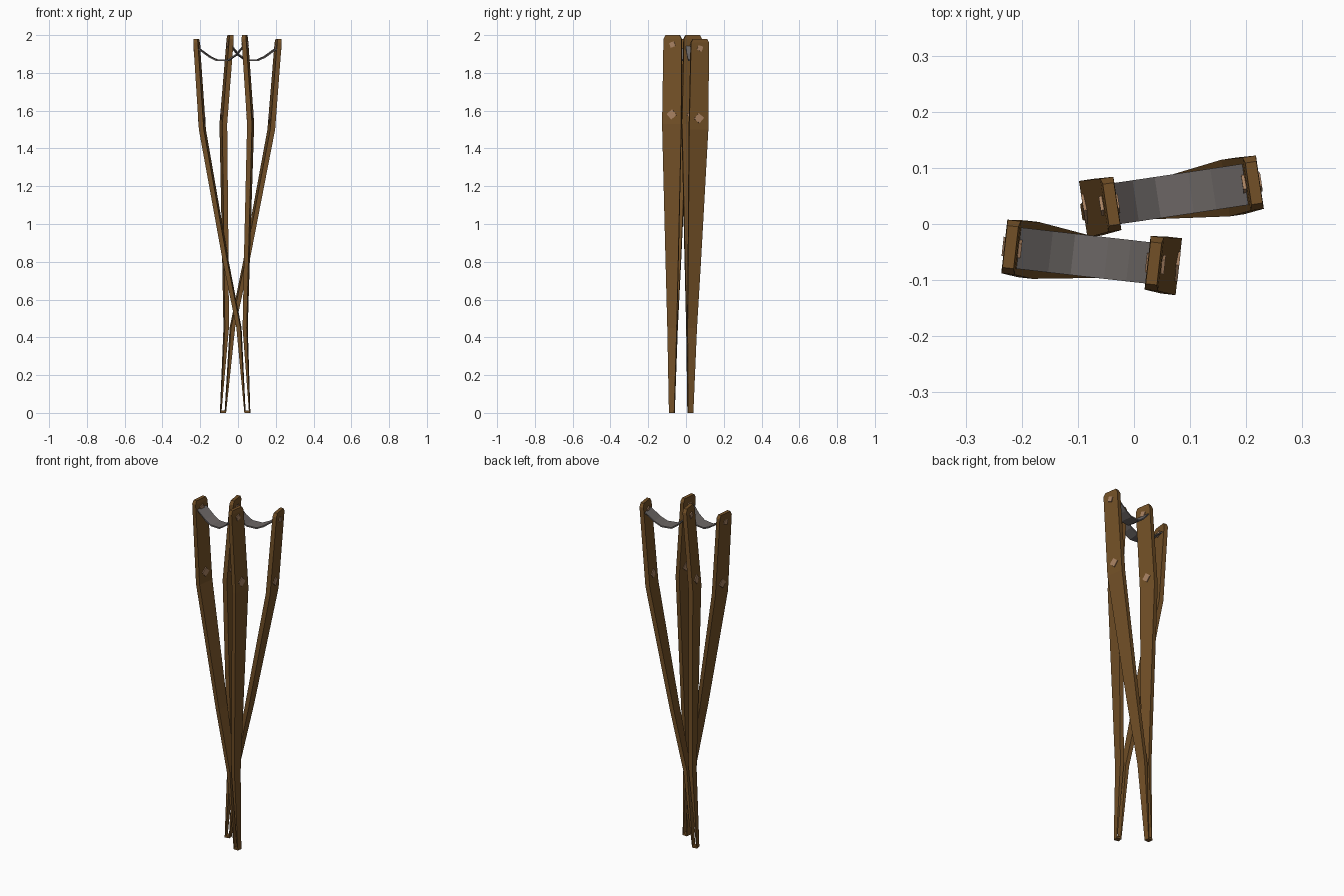
import bpy, bmesh, math
from mathutils import Vector

cube = bpy.data.objects.get("Cube")
if cube:
    bpy.data.objects.remove(cube)


def material(name, rgb):
    m = bpy.data.materials.new(name)
    m.use_nodes = True
    m.diffuse_color = (*rgb, 1)
    m.node_tree.nodes["Principled BSDF"].inputs["Base Color"].default_value = (*rgb, 1)
    return m


WOOD = material("brown wood", (0.17, 0.08, 0.02))
PEG = material("pale peg wood", (0.39, 0.22, 0.12))
LEATHER = material("grey leather", (0.15, 0.135, 0.13))


def loft(name, rings, mat):
    """Skin a chain of equal rings and cap both ends."""
    bm = bmesh.new()
    loops = [[bm.verts.new(p) for p in ring] for ring in rings]
    n = len(loops[0])
    for a, b in zip(loops, loops[1:]):
        for i in range(n):
            j = (i + 1) % n
            bm.faces.new((a[i], a[j], b[j], b[i]))
    bm.faces.new(loops[0])
    bm.faces.new(loops[-1])
    bmesh.ops.recalc_face_normals(bm, faces=bm.faces)
    mesh = bpy.data.meshes.new(name)
    bm.to_mesh(mesh)
    bm.free()
    mesh.materials.append(mat)
    bpy.context.collection.objects.link(bpy.data.objects.new(name, mesh))


# Leg stations: offset along the pair, height, thickness, width
INNER = [(-0.012, 0, 0.004, 0.028), (0.012, 0.45, 0.022, 0.05),
         (0.002, 0.85, 0.024, 0.07), (-0.017, 1.53, 0.026, 0.102),
         (0.014, 1.98, 0.024, 0.096), (0.015, 2.0, 0.02, 0.075)]
OUTER = [(0.013, 0, 0.004, 0.028), (0.045, 0.45, 0.022, 0.05),
         (0.115, 0.8, 0.024, 0.068), (0.24, 1.5, 0.026, 0.102),
         (0.271, 1.96, 0.024, 0.096), (0.272, 1.98, 0.02, 0.075)]
# Strap stations: offset along the pair, height
STRAP = [(0.022, 1.94), (0.06, 1.895), (0.1, 1.868), (0.16, 1.866),
         (0.2, 1.885), (0.262, 1.93)]
CORNERS = [(-1, -1), (1, -1), (1, 1), (-1, 1)]


def offset_at(path, z):
    for a, b in zip(path, path[1:]):
        if a[1] <= z <= b[1]:
            return a[0] + (b[0] - a[0]) * (z - a[1]) / (b[1] - a[1])


def tongs(side, foot, angle, lean):
    """Two sprung legs joined at the foot, with a strap near the top."""
    c, s = math.cos(math.radians(angle)), math.sin(math.radians(angle))

    def place(u, v, z):
        return Vector((foot[0] + u * c - v * s + lean[0] * z,
                       foot[1] + u * s + v * c + lean[1] * z, z))

    for label, path, drop in (("inner", INNER, 0), ("outer", OUTER, 0.02)):
        rings = [[place(u + i * t / 2, j * w / 2, z) for i, j in CORNERS]
                 for u, z, t, w in path]
        loft(f"{side}_{label}_leg", rings, WOOD)
        # Square pegs driven through the leg
        for kind, height, radius, turn in (("lower", 1.58, 0.027, 5),
                                           ("upper", 1.95, 0.019, 25)):
            z0 = height - drop
            u0 = offset_at(path, z0)
            rings = []
            for du in (-0.017, 0.017):
                ring = []
                for k in range(4):
                    a = math.radians(90 * k + turn)
                    ring.append(place(u0 + du, radius * math.cos(a),
                                      z0 + radius * math.sin(a)))
                rings.append(ring)
            loft(f"{side}_{label}_{kind}_peg", rings, PEG)

    # Thin foot joining the two leg tips
    loft(f"{side}_foot", [[place(u, j * 0.014, z) for j, z in
                           ((-1, 0), (1, 0), (1, 0.012), (-1, 0.012))]
                          for u in (-0.014, 0.015)], WOOD)
    # Sagging leather strap
    loft(f"{side}_strap", [[place(u, j * 0.037, z + k * 0.004) for j, k in CORNERS]
                           for u, z in STRAP], LEATHER)


tongs("front", (0.05, -0.075), 173.5, (0, 0.0015))
tongs("back", (-0.08, 0.023), 8.5, (0.0125, 0.005))
